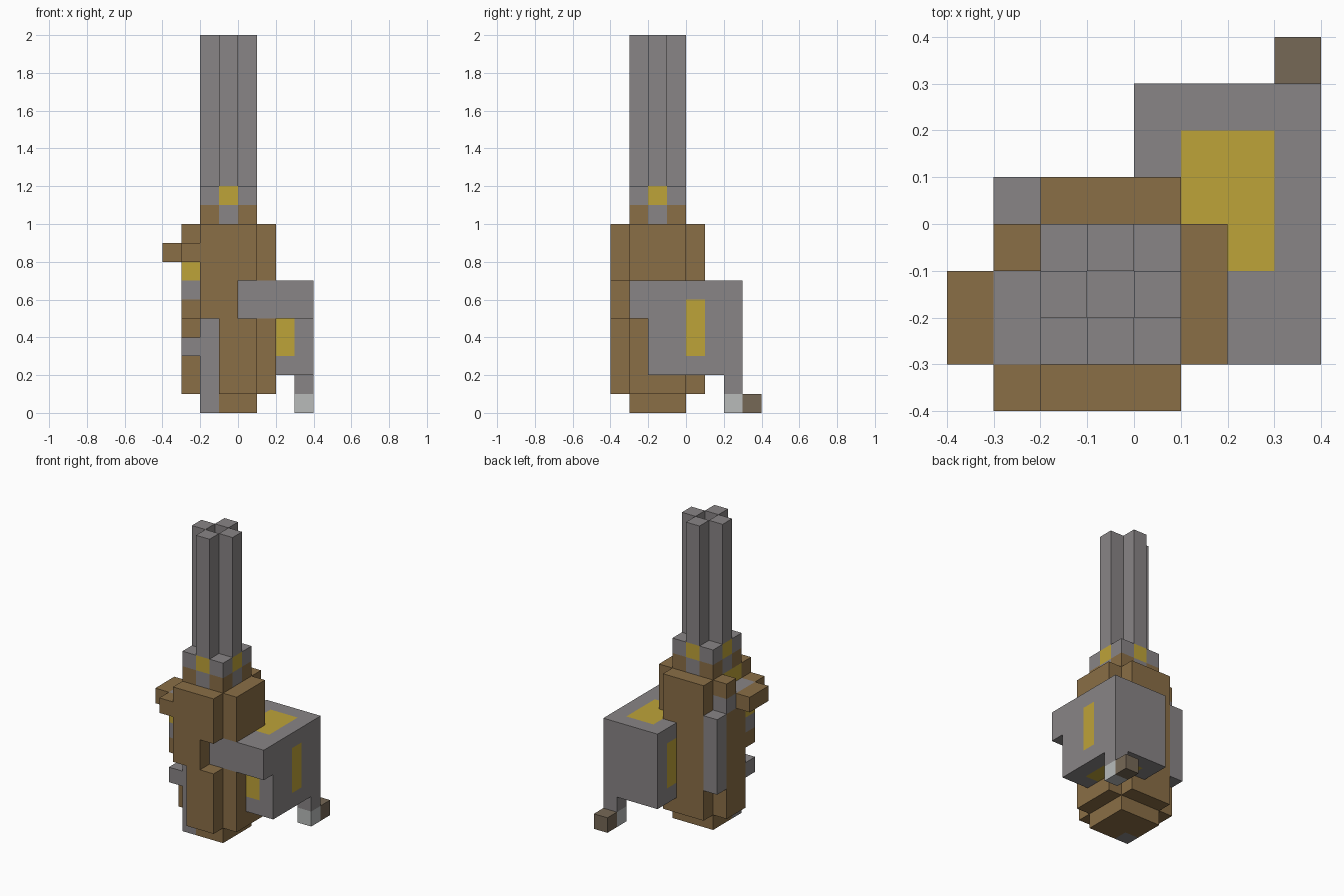
import bpy, bmesh
from mathutils import Vector

cube = bpy.data.objects.get("Cube")
if cube:
    bpy.data.objects.remove(cube, do_unlink=True)

UNIT = 0.1


def linear(v):
    v /= 255
    return v / 12.92 if v < 0.04045 else ((v + 0.055) / 1.055) ** 2.4


def material(name, rgb):
    m = bpy.data.materials.new(name)
    m.use_nodes = True
    col = [linear(c) for c in rgb] + [1]
    m.diffuse_color = col
    m.node_tree.nodes["Principled BSDF"].inputs["Base Color"].default_value = col
    return m


MATS = {
    "grey": material("steel_grey", (137, 133, 134)),
    "brown": material("wood_brown", (138, 110, 70)),
    "yellow": material("brass_yellow", (190, 163, 57)),
    "light": material("light_grey", (184, 187, 186)),
    "dark": material("dull_brown", (118, 104, 86)),
}
NAMES = list(MATS)
cells = {}


def fill(part, colour, x, y, z):
    """Fill a block of unit cells; later blocks replace earlier ones."""
    for i in range(*x):
        for j in range(*y):
            for k in range(*z):
                cells[i, j, k] = (part, colour)


# body: core with a plate on each side
fill("body_core", "brown", (-2, 1), (-3, 0), (0, 10))
fill("body_core", "grey", (-2, -1), (-3, -2), (0, 5))
fill("body_core", "yellow", (-2, -1), (-3, -1), (9, 10))
fill("front_plate", "brown", (-2, 0), (-4, -3), (5, 10))
fill("front_plate", "brown", (-1, 1), (-4, -3), (1, 5))
fill("front_plate", "brown", (0, 1), (-4, -3), (7, 10))
fill("back_plate", "brown", (-2, 1), (0, 1), (1, 10))
fill("left_plate", "brown", (1, 2), (-3, 0), (1, 10))
fill("right_plate", "brown", (-3, -2), (-2, 0), (1, 8))
fill("right_plate", "brown", (-3, -2), (-3, -2), (5, 6))

# side mechanism: shelf, catch, peg, rod and lever
fill("side_shelf", "grey", (-3, -2), (-3, 0), (8, 9))
fill("rear_sight", "brown", (-3, -2), (-1, 0), (9, 10))
fill("side_catch", "yellow", (-3, -2), (-3, -2), (7, 8))
fill("side_catch", "grey", (-3, -2), (-3, -2), (6, 7))
fill("side_peg", "grey", (-3, -2), (-3, -2), (3, 4))
fill("side_rod", "grey", (-3, -2), (0, 1), (3, 8))
fill("lever", "brown", (-4, -3), (-3, -1), (8, 9))
fill("lever", "brown", (-3, -2), (-4, -3), (8, 9))

# collar: two layers with alternating colours on the side middles
fill("collar", "brown", (-2, 1), (-3, 0), (10, 11))
fill("collar", "grey", (-2, 1), (-3, 0), (11, 12))
BARRELS = [(-2, -2), (0, -2), (-1, -3), (-1, -1)]
for x, y in BARRELS:
    fill("collar", "grey", (x, x + 1), (y, y + 1), (10, 11))
    fill("collar", "yellow", (x, x + 1), (y, y + 1), (11, 12))

# four barrels around an open middle
for n, (x, y) in enumerate(BARRELS):
    fill(f"barrel_{n + 1}", "grey", (x, x + 1), (y, y + 1), (12, 20))

# drum box wrapping the body, with its arm
fill("box", "grey", (2, 4), (-2, 3), (2, 7))
fill("box", "grey", (1, 4), (0, 3), (2, 7))
fill("box", "grey", (0, 4), (1, 3), (2, 7))
fill("box_arm", "grey", (0, 4), (-3, -2), (5, 7))
# yellow panels on the top, bottom and sides of the box
for z in (2, 6):
    fill("box", "yellow", (1, 3), (0, 2), (z, z + 1))
    fill("box", "yellow", (2, 3), (-1, 0), (z, z + 1))
fill("box", "yellow", (2, 3), (-2, -1), (3, 5))
fill("box", "yellow", (3, 4), (0, 1), (3, 6))
fill("box", "yellow", (0, 1), (1, 2), (3, 6))

# crank below the box
fill("crank_stem", "grey", (3, 4), (2, 3), (1, 2))
fill("crank_joint", "light", (3, 4), (2, 3), (0, 1))
fill("crank_handle", "dark", (3, 4), (3, 4), (0, 1))


def build(part):
    """Make one mesh from the outer faces of a part's cells."""
    bm = bmesh.new()
    for cell, (owner, colour) in cells.items():
        if owner != part:
            continue
        centre = Vector(cell) + Vector((0.5, 0.5, 0.5))
        for axis in range(3):
            for sign in (-1, 1):
                n = Vector((0, 0, 0))
                n[axis] = sign
                if tuple(int(c + d) for c, d in zip(cell, n)) in cells:
                    continue
                u = Vector((0, 0, 0))
                u[(axis + 1) % 3] = 0.5
                v = n.cross(u)
                mid = centre + n * 0.5
                corners = (mid - u - v, mid + u - v, mid + u + v, mid - u + v)
                face = bm.faces.new([bm.verts.new(c * UNIT) for c in corners])
                face.material_index = NAMES.index(colour)
    bmesh.ops.remove_doubles(bm, verts=bm.verts, dist=0.001)
    bmesh.ops.dissolve_limit(bm, angle_limit=0.01, verts=bm.verts,
                             edges=bm.edges, delimit={"MATERIAL"})
    mesh = bpy.data.meshes.new(part)
    bm.to_mesh(mesh)
    bm.free()
    for m in MATS.values():
        mesh.materials.append(m)
    bpy.context.collection.objects.link(bpy.data.objects.new(part, mesh))


for part in dict.fromkeys(owner for owner, _ in cells.values()):
    build(part)
